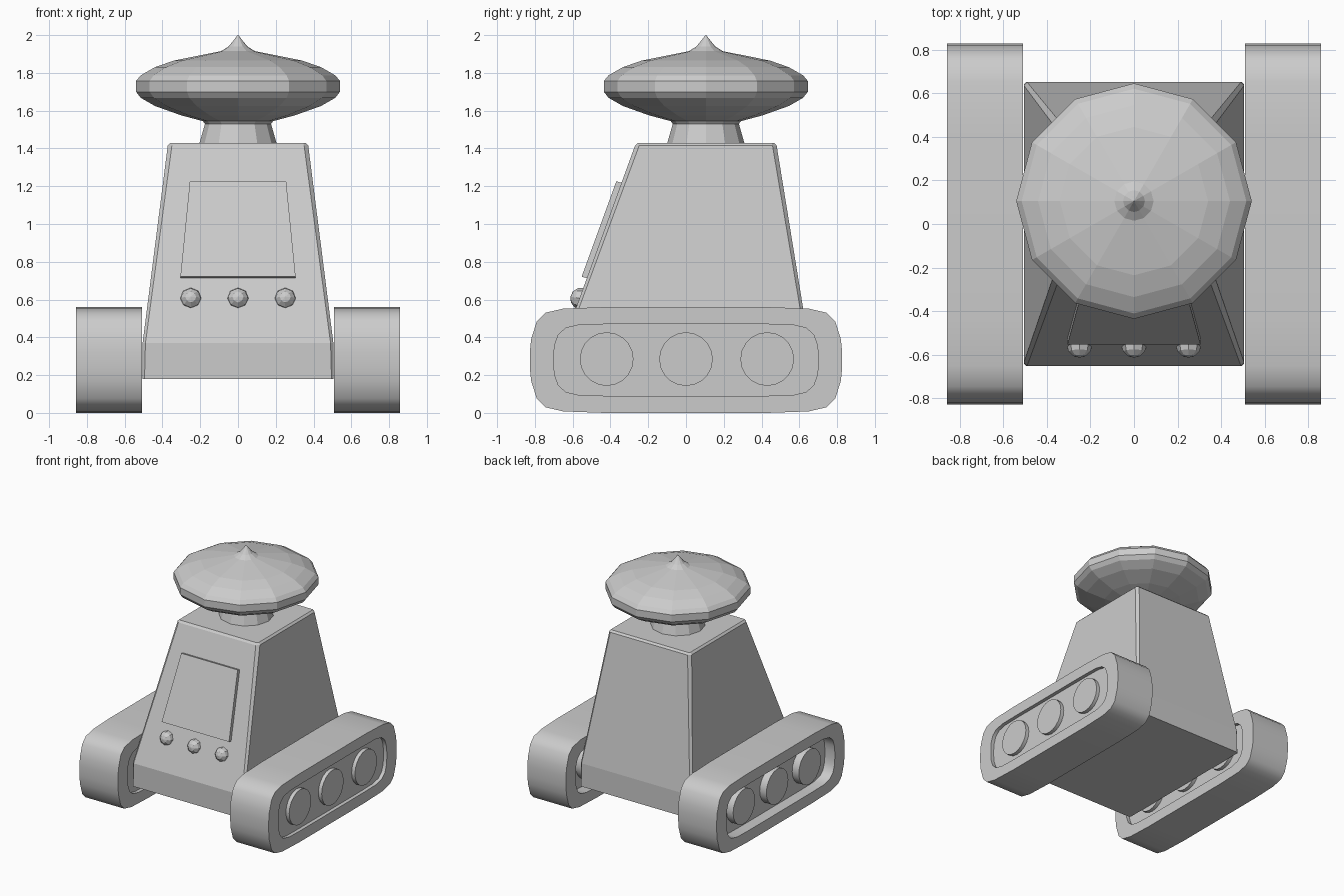
import bpy, bmesh, math
from mathutils import Matrix

old = bpy.data.objects.get("Cube")
if old:
    bpy.data.objects.remove(old, do_unlink=True)

grey = bpy.data.materials.new("plain grey")
grey.use_nodes = True
grey.diffuse_color = (0.6, 0.6, 0.6, 1)
grey.node_tree.nodes["Principled BSDF"].inputs["Base Color"].default_value = (0.6, 0.6, 0.6, 1)


def finish(name, bm, smooth=None):
    bmesh.ops.recalc_face_normals(bm, faces=bm.faces)
    mesh = bpy.data.meshes.new(name)
    bm.to_mesh(mesh)
    bm.free()
    mesh.materials.append(grey)
    obj = bpy.data.objects.new(name, mesh)
    bpy.context.collection.objects.link(obj)
    if smooth:
        bpy.ops.object.select_all(action='DESELECT')
        obj.select_set(True)
        bpy.context.view_layer.objects.active = obj
        bpy.ops.object.shade_smooth_by_angle(angle=math.radians(smooth))
    return obj


def loft(bm, rings, cap=True):
    loops = [[bm.verts.new(p) for p in ring] for ring in rings]
    n = len(loops[0])
    for a, b in zip(loops, loops[1:]):
        for i in range(n):
            j = (i + 1) % n
            bm.faces.new((a[i], a[j], b[j], b[i]))
    if cap:
        bm.faces.new(loops[0])
        bm.faces.new(loops[-1])


# Tapered body with chamfered corners
def body_ring(z, hx, y0, y1, c):
    return [(-hx + c, y0, z), (hx - c, y0, z), (hx, y0 + c, z), (hx, y1 - c, z),
            (hx - c, y1, z), (-hx + c, y1, z), (-hx, y1 - c, z), (-hx, y0 + c, z)]


bm = bmesh.new()
loft(bm, [body_ring(0.18, 0.505, -0.65, 0.65, 0.01),
          body_ring(0.37, 0.505, -0.65, 0.65, 0.015),
          body_ring(1.415, 0.372, -0.27, 0.48, 0.022),
          body_ring(1.43, 0.357, -0.255, 0.465, 0.012)])
finish("body", bm)


# Front face position at a given height
def front_y(z):
    return -0.65 + (z - 0.37) * 0.38 / 1.045


# Screen panel on the sloping front
bm = bmesh.new()
corners = [(-0.305, 0.715), (0.305, 0.715), (0.255, 1.22), (-0.255, 1.22)]
loft(bm, [[(x, front_y(z) + 0.01, z - 0.005) for x, z in corners],
          [(x, front_y(z) - 0.028, z + 0.006) for x, z in corners]])
finish("screen_panel", bm)

# Knobs under the screen
for label, x in (("right", -0.25), ("middle", 0), ("left", 0.25)):
    bm = bmesh.new()
    place = Matrix.Translation((x, -0.555, 0.605)) @ Matrix.Rotation(math.radians(80), 4, 'X')
    bmesh.ops.create_uvsphere(bm, u_segments=8, v_segments=6, radius=0.058, matrix=place)
    finish(label + "_knob", bm)


# Neck and domed head, turned on a twelve-sided lathe
def lathe(name, profile):
    bm = bmesh.new()
    angles = [math.tau * i / 12 for i in range(12)]
    loft(bm, [[(r * math.cos(a), 0.105 + r * math.sin(a), z) for a in angles] for r, z in profile])
    finish(name, bm)


lathe("neck", [(0.205, 1.425), (0.175, 1.53), (0.19, 1.55)])
lathe("head", [(0.18, 1.543), (0.3, 1.575), (0.44, 1.625), (0.515, 1.668), (0.54, 1.7), (0.54, 1.757),
               (0.515, 1.787), (0.44, 1.83), (0.34, 1.865), (0.2, 1.893), (0.09, 1.915),
               (0.05, 1.94), (0.025, 1.97), (0.002, 2.0)])


# Tracks: rounded loop with a recess and wheels on both sides
def outline(x, quarter):
    q = quarter
    r = q[::-1]
    pts = q + [(y, -z) for y, z in r] + [(-y, -z) for y, z in q] + [(-y, z) for y, z in r]
    return [(x, y, 0.28 + z) for y, z in pts]


OUTER = [(0.43, 0.28), (0.65, 0.272), (0.745, 0.25), (0.79, 0.205), (0.82, 0.11), (0.827, 0.04)]
INNER = [(0.4, 0.19), (0.56, 0.187), (0.635, 0.17), (0.675, 0.135), (0.695, 0.08), (0.7, 0.03)]

for label, x0 in (("right", -0.857), ("left", 0.508)):
    x1 = x0 + 0.349
    floor_a, floor_b = x0 + 0.09, x1 - 0.03
    bm = bmesh.new()
    loft(bm, [outline(floor_a, INNER), outline(x0, INNER), outline(x0, OUTER),
              outline(x1, OUTER), outline(x1, INNER), outline(floor_b, INNER)])
    finish(label + "_track", bm, 35)
    for place, y in (("front", -0.42), ("middle", 0), ("rear", 0.43)):
        bm = bmesh.new()
        a, b = x0 + 0.03, x1
        spin = Matrix.Translation(((a + b) / 2, y, 0.285)) @ Matrix.Rotation(math.pi / 2, 4, 'Y')
        bmesh.ops.create_cone(bm, cap_ends=True, segments=20, radius1=0.142, radius2=0.142,
                              depth=b - a, matrix=spin)
        finish(f"{label}_{place}_wheel", bm, 35)
